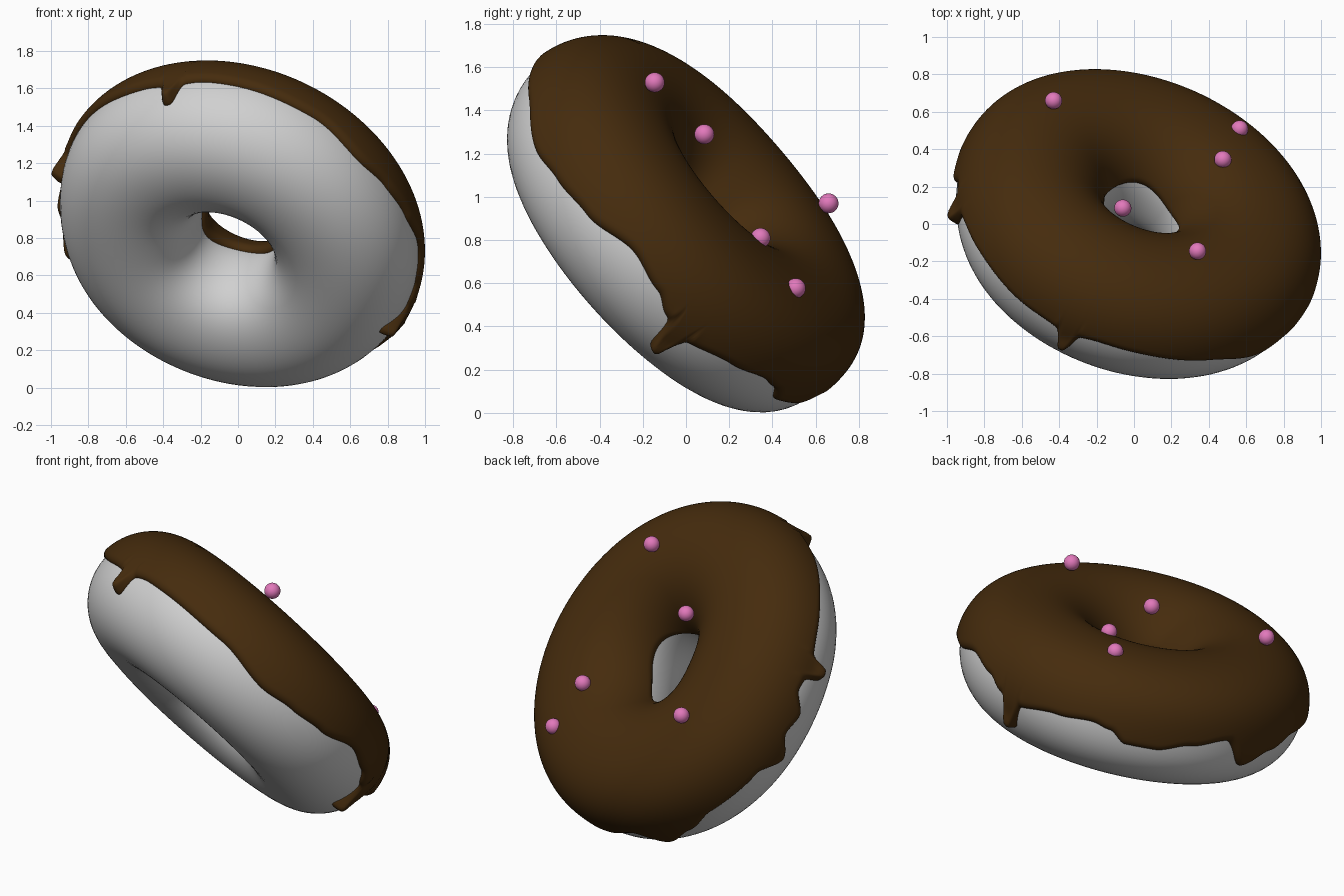
import bpy, bmesh, math
from mathutils import Vector

if "Cube" in bpy.data.objects:
    bpy.data.objects.remove(bpy.data.objects["Cube"])

# Tilted ring frame
N = Vector((0.30, 0.71, 0.637)).normalized()
E1 = (Vector((1, 0, 0)) - N * N.x).normalized()
E2 = N.cross(E1)
C = Vector((-0.005, -0.01, 0.861))
R, DOUGH, ICE = 0.63, 0.375, 0.03


def material(name, rgb):
    m = bpy.data.materials.new(name)
    m.diffuse_color = (*rgb, 1)
    m.use_nodes = True
    m.node_tree.nodes["Principled BSDF"].inputs["Base Color"].default_value = m.diffuse_color
    return m


def gap(a, b):
    return (a - b + 180) % 360 - 180


def bump(a, centre, width, power=2):
    return math.exp(-(abs(gap(a, centre)) / width) ** power)


def point(theta, phi, extra):
    """Point on the uneven ring, angles in degrees, raised by extra."""
    t, p = math.radians(theta), math.radians(phi)
    r = DOUGH + extra
    r -= (0.024 + 0.014 * math.cos(math.radians(theta - 45))) * bump(phi, 85, 38)  # flatter top
    r += 0.035 * bump(phi, 222, 32)                                                # fuller underside
    r += 0.012 * bump(phi, 165, 25)                                                # tighter hole
    r -= 0.025 * bump(phi, 0, 26) * bump(theta, 92, 45)                            # slimmer back rim
    d = R - 0.03 * bump(theta, 178, 30) + r * math.cos(p)
    return C + E1 * (d * math.cos(t)) + E2 * (d * math.sin(t)) + N * (r * math.sin(p))


def grid_object(name, nu, nv, fn, closed, mat):
    bm = bmesh.new()
    rows = [[bm.verts.new(fn(i, j)) for j in range(nv)] for i in range(nu)]
    for i in range(nu):
        a, b = rows[i], rows[(i + 1) % nu]
        for j in range(nv if closed else nv - 1):
            k = (j + 1) % nv
            bm.faces.new((a[j], b[j], b[k], a[k])).smooth = True
    me = bpy.data.meshes.new(name)
    bm.to_mesh(me)
    bm.free()
    me.materials.append(mat)
    ob = bpy.data.objects.new(name, me)
    bpy.context.collection.objects.link(ob)
    return ob


white = material("pale_dough", (0.63, 0.63, 0.63))
brown = material("chocolate", (0.06, 0.0245, 0.004))
pink = material("pink_sugar", (0.76, 0.19, 0.5))

# Dough ring
grid_object("dough", 128, 64,
            lambda i, j: point(360 * i / 128, 360 * j / 64, 0), True, white)

# Icing hem: (angle round the ring, height angle on the tube)
HEM = [(-170, 4), (-150, 2), (-124, -3), (-100, 0), (-90, 0), (-65, -2), (-45, -10),
       (-33, -6), (-20, -2), (-4, 8), (8, 2), (14, -4), (26, -8), (38, -4), (50, 0),
       (56, -3), (62, -13), (72, -13), (84, -5), (97, 2), (106, -24), (118, -12), (130, -2),
       (150, -4), (159, -20), (167, -5), (174, -9), (182, 5)]
# Drips: angle, extra length, half-width
DRIPS = [(-110.6, 23, 2.8), (-170, 21, 3.4), (19.8, 31, 3.0)]


def hem(t):
    t = (t + 170) % 360 - 170
    pts = HEM + [(190, HEM[0][1])]
    base = 0
    for (a, p), (b, q) in zip(pts, pts[1:]):
        if a <= t <= b:
            s = (t - a) / (b - a)
            base = p + (q - p) * s * s * (3 - 2 * s)
            break
    return base - sum(l * (0.82 * bump(t, a, w, 4) + 0.18 * bump(t, a, 2.2 * w))
                      for a, l, w in DRIPS)


NU, NV = 720, 72


def icing_point(i, j):
    t = 360 * i / NU
    lo = hem(t)
    hi = 171 + 4 * math.sin(math.radians(3 * t))
    slope = (hem(t + 0.25) - hem(t - 0.25)) / 0.5 * DOUGH
    s = j / (NV - 1)
    s = s * s * (3 - 2 * s)                       # denser rows at both edges
    phi = lo + (hi - lo) * s
    arc = math.radians(phi - lo) * DOUGH
    d = max(arc / math.sqrt(1 + slope * slope), arc - 0.12)
    d = min(d, math.radians(hi - phi) * DOUGH)
    k = min(d / 0.04, 1)                          # rounded rim
    h = ICE * math.sqrt(max(0, 1 - (1 - k) ** 2))
    bead = 0.028 * math.exp(-((arc - 0.045) / 0.045) ** 2) * k
    bead *= sum(bump(t, a, w) for a, l, w in DRIPS)
    return point(t, phi, h + bead - 0.004 * (1 - k))


grid_object("icing", NU, NV, icing_point, False, brown)

# Sugar balls
BALLS = [(0.34, -0.145, 1.53), (-0.06, 0.085, 1.29), (-0.43, 0.66, 0.97),
         (0.475, 0.345, 0.81), (0.565, 0.508, 0.577)]
for n, p in enumerate(BALLS):
    bpy.ops.mesh.primitive_uv_sphere_add(segments=32, ring_count=16, radius=0.046, location=p)
    ob = bpy.context.object
    ob.name = f"sugar_ball_{n + 1}"
    ob.data.materials.append(pink)
    bpy.ops.object.shade_smooth()
